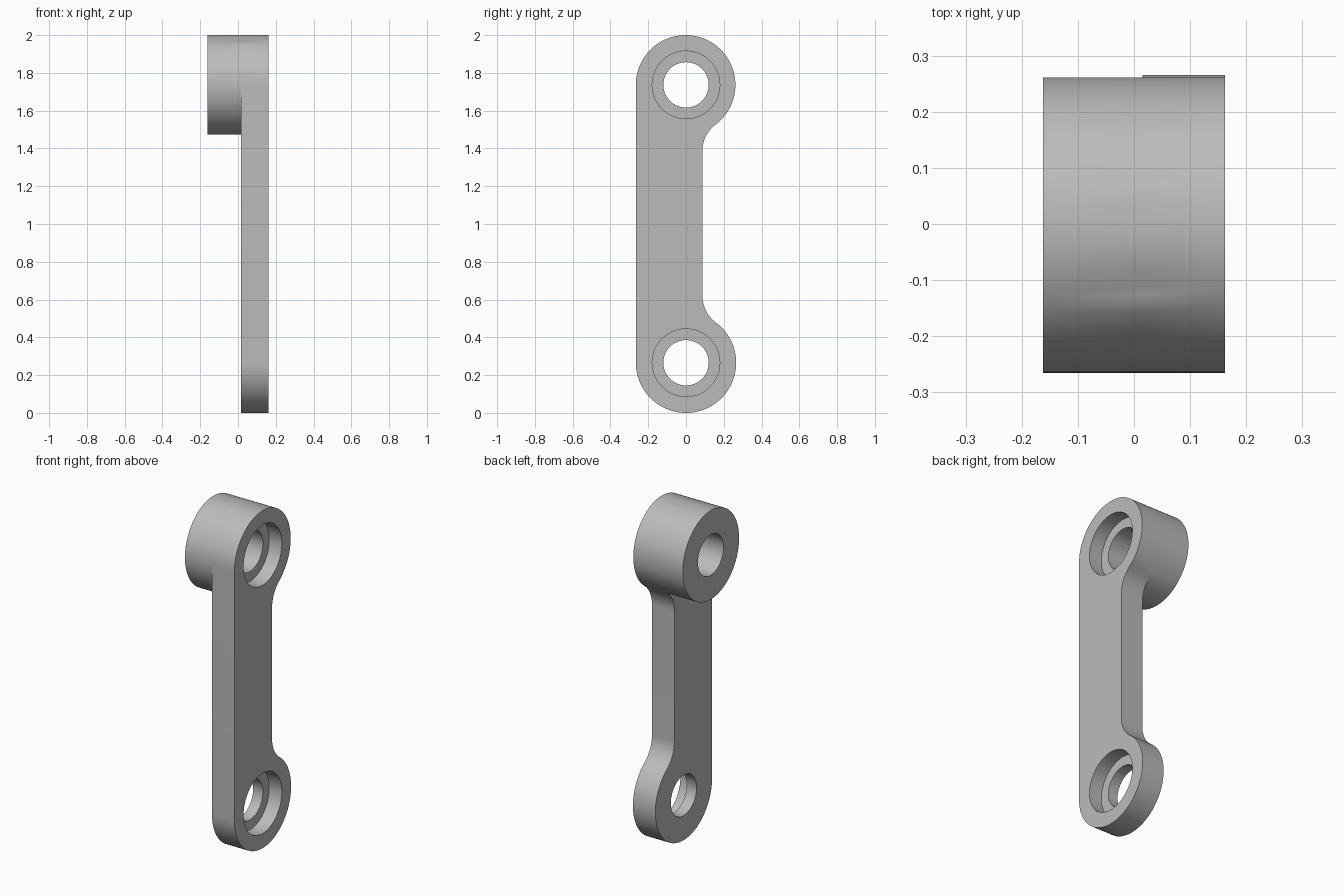
import bpy
import bmesh
from math import pi, sin, cos, atan2, sqrt

cube = bpy.data.objects.get("Cube")
if cube:
    bpy.data.objects.remove(cube, do_unlink=True)

# Main sizes; profiles lie in the y-z plane and extrude along x
BACK, PLATE_BACK, FACE = -0.162, 0.015, 0.162
R_LOW, R_TOP = 0.2655, 0.2635
LOW = (0.0, R_LOW)
TOP = (-0.002, 2.0 - R_TOP)
EDGE_Y, FILLET = 0.087, 0.175
HOLE_R, BORE_R, BORE_DEPTH = 0.12, 0.179, 0.083

grey = bpy.data.materials.new("plain grey")
grey.use_nodes = True
grey.diffuse_color = (0.5, 0.5, 0.5, 1)
grey.node_tree.nodes["Principled BSDF"].inputs["Base Color"].default_value = (0.5, 0.5, 0.5, 1)


def arc(centre, r, a0, a1, n):
    """Points along an arc, both ends included."""
    angles = [a0 + (a1 - a0) * i / n for i in range(n + 1)]
    return [(centre[0] + r * cos(a), centre[1] + r * sin(a)) for a in angles]


def prism(name, points, x0, x1):
    """Extrude a y-z outline from x0 to x1."""
    bm = bmesh.new()
    face = bm.faces.new([bm.verts.new((x0, y, z)) for y, z in points])
    out = bmesh.ops.extrude_face_region(bm, geom=[face])
    new = [v for v in out["geom"] if isinstance(v, bmesh.types.BMVert)]
    bmesh.ops.translate(bm, verts=new, vec=(x1 - x0, 0, 0))
    bmesh.ops.recalc_face_normals(bm, faces=bm.faces)
    mesh = bpy.data.meshes.new(name)
    bm.to_mesh(mesh)
    bm.free()
    obj = bpy.data.objects.new(name, mesh)
    bpy.context.collection.objects.link(obj)
    mesh.materials.append(grey)
    return obj


def combine(target, tool, operation):
    """Apply a boolean and discard the tool."""
    tool.hide_render = True
    mod = target.modifiers.new("cut", 'BOOLEAN')
    mod.operation, mod.solver, mod.object = operation, 'EXACT', tool
    bpy.context.view_layer.objects.active = target
    bpy.ops.object.modifier_apply(modifier=mod.name)
    bpy.data.objects.remove(tool, do_unlink=True)


def fillet(centre, r, side):
    """Fillet centre and the angle at which it touches the end circle."""
    dy = EDGE_Y + FILLET - centre[0]
    dz = side * sqrt((r + FILLET) ** 2 - dy ** 2)
    return (EDGE_Y + FILLET, centre[1] + dz), atan2(dz, dy)


# Arm outline: round ends, one straight side, one side waisted with fillets
low_f, low_a = fillet(LOW, R_LOW, 1)
top_f, top_a = fillet(TOP, R_TOP, -1)
top_arc = arc(TOP, R_TOP, top_a, pi, 64)
outline = arc(LOW, R_LOW, pi, 2 * pi + low_a, 64)
outline += arc(low_f, FILLET, pi + low_a, pi, 16)[1:]
outline += arc(top_f, FILLET, pi, pi + top_a, 16)
outline[-1:] = top_arc
# the fillet turns from the straight edge towards the top circle
arm = prism("link_arm", outline, PLATE_BACK, FACE)

# Boss behind the top end, sharing the arm's rounded edge
boss_outline = top_arc + arc(TOP, R_TOP, pi, 2 * pi + top_a, 36)[1:-1]
combine(arm, prism("boss", boss_outline, BACK, PLATE_BACK), 'UNION')

# Through holes and counterbores
for centre in (LOW, (0.0, TOP[1])):
    for r, x0 in ((HOLE_R, BACK - 0.1), (BORE_R, FACE - BORE_DEPTH)):
        cutter = prism("hole_cutter", arc(centre, r, 0, 2 * pi, 72)[:-1], x0, FACE + 0.1)
        combine(arm, cutter, 'DIFFERENCE')

# Smooth the round walls, keep rims sharp
bpy.ops.object.select_all(action='DESELECT')
arm.select_set(True)
bpy.context.view_layer.objects.active = arm
bpy.ops.object.shade_smooth_by_angle(angle=pi / 6)
